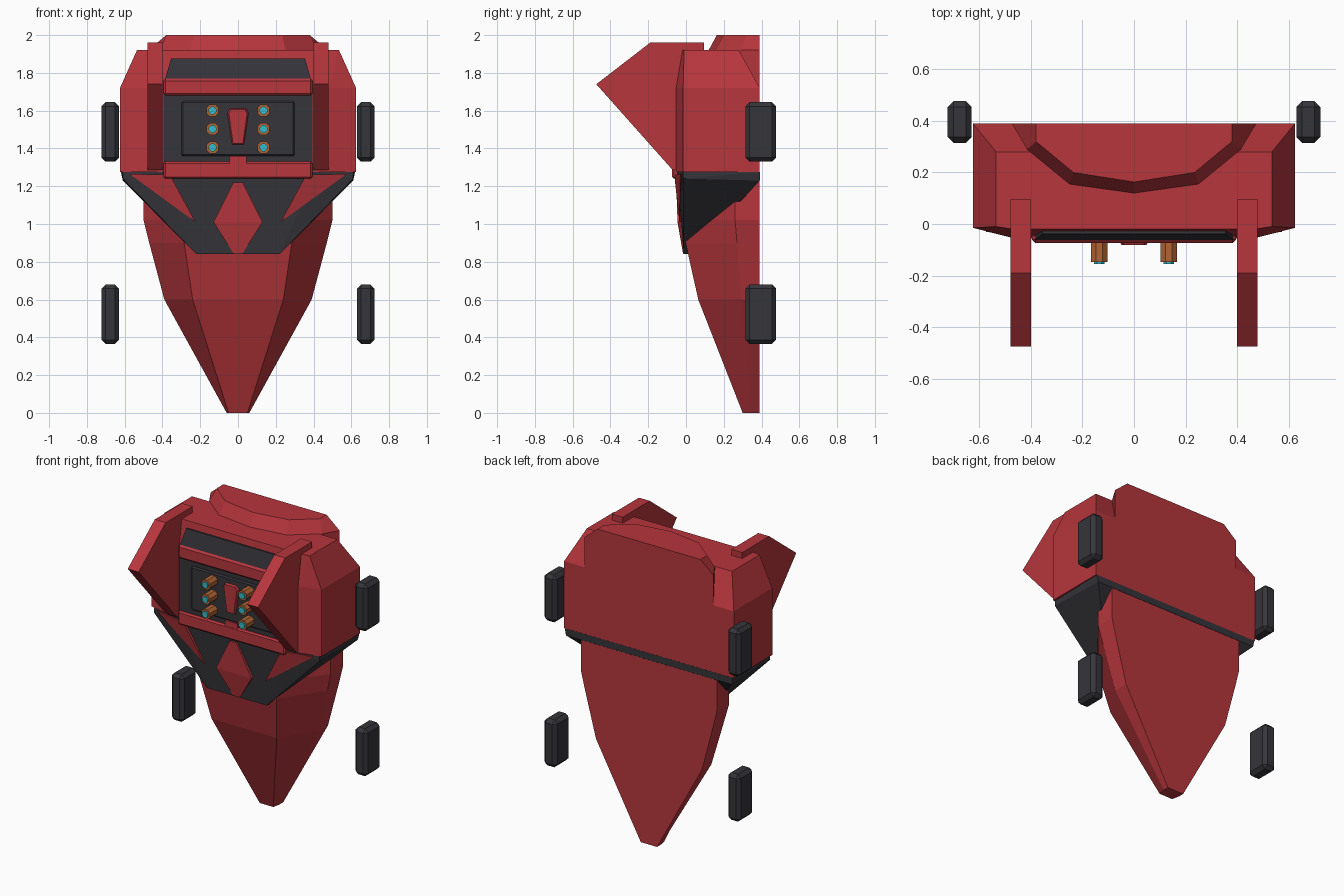
import bpy, bmesh, math
from mathutils import Matrix

cube = bpy.data.objects.get("Cube")
if cube:
    bpy.data.objects.remove(cube, do_unlink=True)


def make_material(name, rgb):
    m = bpy.data.materials.new(name)
    m.use_nodes = True
    m.diffuse_color = (*rgb, 1)
    bsdf = next(n for n in m.node_tree.nodes if n.type == 'BSDF_PRINCIPLED')
    bsdf.inputs["Base Color"].default_value = (*rgb, 1)
    bsdf.inputs["Roughness"].default_value = 0.6
    return m


RED = make_material("armour red", (0.47, 0.037, 0.046))
DARK = make_material("charcoal", (0.036, 0.035, 0.043))
ORANGE = make_material("copper orange", (0.45, 0.13, 0.035))
CYAN = make_material("cyan glow", (0.035, 0.5, 0.6))


def finish(name, bm, mat):
    bmesh.ops.recalc_face_normals(bm, faces=bm.faces)
    mesh = bpy.data.meshes.new(name)
    bm.to_mesh(mesh)
    bm.free()
    mesh.materials.append(mat)
    ob = bpy.data.objects.new(name, mesh)
    bpy.context.scene.collection.objects.link(ob)
    return ob


def hull(name, pts, mat, mirror=False):
    """Faceted solid around the points, optionally mirrored across x."""
    pts = list(pts)
    if mirror:
        pts += [(-x, y, z) for x, y, z in pts]
    bm = bmesh.new()
    for p in pts:
        bm.verts.new(p)
    bmesh.ops.remove_doubles(bm, verts=bm.verts, dist=0.0001)
    res = bmesh.ops.convex_hull(bm, input=bm.verts)
    inner = {v for v in res["geom_interior"] if isinstance(v, bmesh.types.BMVert)}
    bmesh.ops.delete(bm, geom=list(inner), context='VERTS')
    bmesh.ops.dissolve_limit(bm, angle_limit=math.radians(1), verts=bm.verts, edges=bm.edges)
    return finish(name, bm, mat)


def box(name, lo, hi, mat, bevel=0):
    bm = bmesh.new()
    bmesh.ops.create_cube(bm, size=1)
    for v in bm.verts:
        v.co = [a + (b - a) * (c + 0.5) for a, b, c in zip(lo, hi, v.co)]
    if bevel:
        bmesh.ops.bevel(bm, geom=bm.edges[:], offset=bevel, segments=1, affect='EDGES')
    return finish(name, bm, mat)


def loft(name, rings, mat):
    """Skin a stack of equal-length closed rings and cap the ends."""
    bm = bmesh.new()
    rows = [[bm.verts.new(p) for p in r] for r in rings]
    n = len(rows[0])
    for a, b in zip(rows, rows[1:]):
        for i in range(n):
            j = (i + 1) % n
            bm.faces.new((a[i], a[j], b[j], b[i]))
    bm.faces.new(rows[0])
    bm.faces.new(rows[-1])
    return finish(name, bm, mat)


def rod(name, x, z, y0, y1, radius, mat):
    bm = bmesh.new()
    bmesh.ops.create_cone(bm, cap_ends=True, segments=8, radius1=radius, radius2=radius,
                          depth=abs(y1 - y0),
                          matrix=Matrix.Translation((x, (y0 + y1) / 2, z))
                          @ Matrix.Rotation(math.pi / 2, 4, 'X')
                          @ Matrix.Rotation(math.pi / 8, 4, 'Z'))
    return finish(name, bm, mat)


BACK = 0.39

# Tapering abdomen: height, outer half width, inner half width, front y, side crease y
sections = [(0, .06, .05, .30, .35), (.6, .39, .24, .065, .29),
            (.9, .47, .285, -.002, .27), (1.02, .5, .29, .0, .26), (1.26, .5, .29, .0, .26)]
loft("abdomen", [[(-o, BACK, z), (-o, s, z), (-i, f, z), (i, f, z), (o, s, z), (o, BACK, z)]
                 for z, o, i, f, s in sections], RED)

# Chest with chamfered shoulders
chest = [(x, y, z) for z in (1.275, 1.72)
         for x, y in ((.48, -.052), (.625, -.015), (.625, BACK))]
chest += [(.47, -.02, 1.92), (.535, -.01, 1.92), (.535, .28, 1.92)]
hull("chest", chest, RED, mirror=True)

# Raised collar block
outer = [(.475, BACK), (.415, .29), (.25, .155), (0, .12)]
inner = [(.38, BACK), (.38, .32), (.235, .2), (0, .163)]


def arc(half, z):
    return [(x, y, z) for x, y in half] + [(-x, y, z) for x, y in half[-2::-1]]


loft("collar", [arc(outer, 1.7), arc(outer, 1.92), arc(inner, 2.0)], RED)

# Dark waist wedge
hull("waist_belt", [(.42, -.045, 1.275), (.61, -.015, 1.275), (.62, BACK + .001, 1.275),
                    (.61, BACK + .001, 1.23), (.61, -.015, 1.24),
                    (.22, -.012, .84), (.22, .03, .84)], DARK, mirror=True)

# Red waist ornaments
hull("waist_diamond", [(.025, -.052, 1.22), (.13, -.045, 1.01), (.025, -.016, .845),
                       (.13, .03, 1.01), (.025, .03, 1.22), (.025, .03, .845)], RED, mirror=True)

# Front panel, bars and slot
box("front_panel", (-.395, -.058, 1.32), (.395, 0, 1.69), DARK)
box("inner_panel", (-.3, -.068, 1.36), (.3, 0, 1.65), DARK, .008)
box("lower_bar", (-.395, -.073, 1.24), (.395, .02, 1.33), RED, .01)
box("upper_bar", (-.395, -.073, 1.68), (.395, .02, 1.77), RED, .012)
hull("upper_slot", [(.385, -.062, 1.77), (.355, -.038, 1.875),
                    (.385, .01, 1.77), (.355, .01, 1.875)], DARK, mirror=True)
hull("centre_wedge", [(.06, -.06, 1.59), (.045, -.06, 1.615), (.035, -.06, 1.42),
                      (.048, -.082, 1.585), (.038, -.082, 1.605), (.026, -.082, 1.425)],
     RED, mirror=True)
box("centre_tab", (-.045, -.072, 1.32), (.045, 0, 1.36), RED)

# Shoulder fin profile in y and z
fin = [(-.19, 1.96), (.095, 1.96), (.095, 1.85), (-.02, 1.29), (-.07, 1.285), (-.475, 1.74)]

# Paired parts
for side, s in (("left", 1), ("right", -1)):
    loft(f"{side}_shoulder_fin", [[(s * x, y, z) for y, z in fin] for x in (.4, .48)], RED)
    tri = [(.575, -.03, 1.265), (.36, -.062, 1.26), (.225, -.035, 1.01)]
    hull(f"{side}_waist_strip", [(s * x, y + d, z) for x, y, z in tri for d in (0, .05)], RED)
    for level, z in (("upper", 1.33), ("lower", .365)):
        xs = sorted((s * .63, s * .723))
        box(f"{side}_{level}_pad", (xs[0], .315, z), (xs[1], .477, z + .315), DARK, .022)
    for k in range(3):
        x, z = s * .135, 1.405 + .098 * k
        rod(f"{side}_knob_{k + 1}", x, z, -.06, -.147, .035, ORANGE)
        rod(f"{side}_knob_light_{k + 1}", x, z, -.13, -.156, .022, CYAN)
